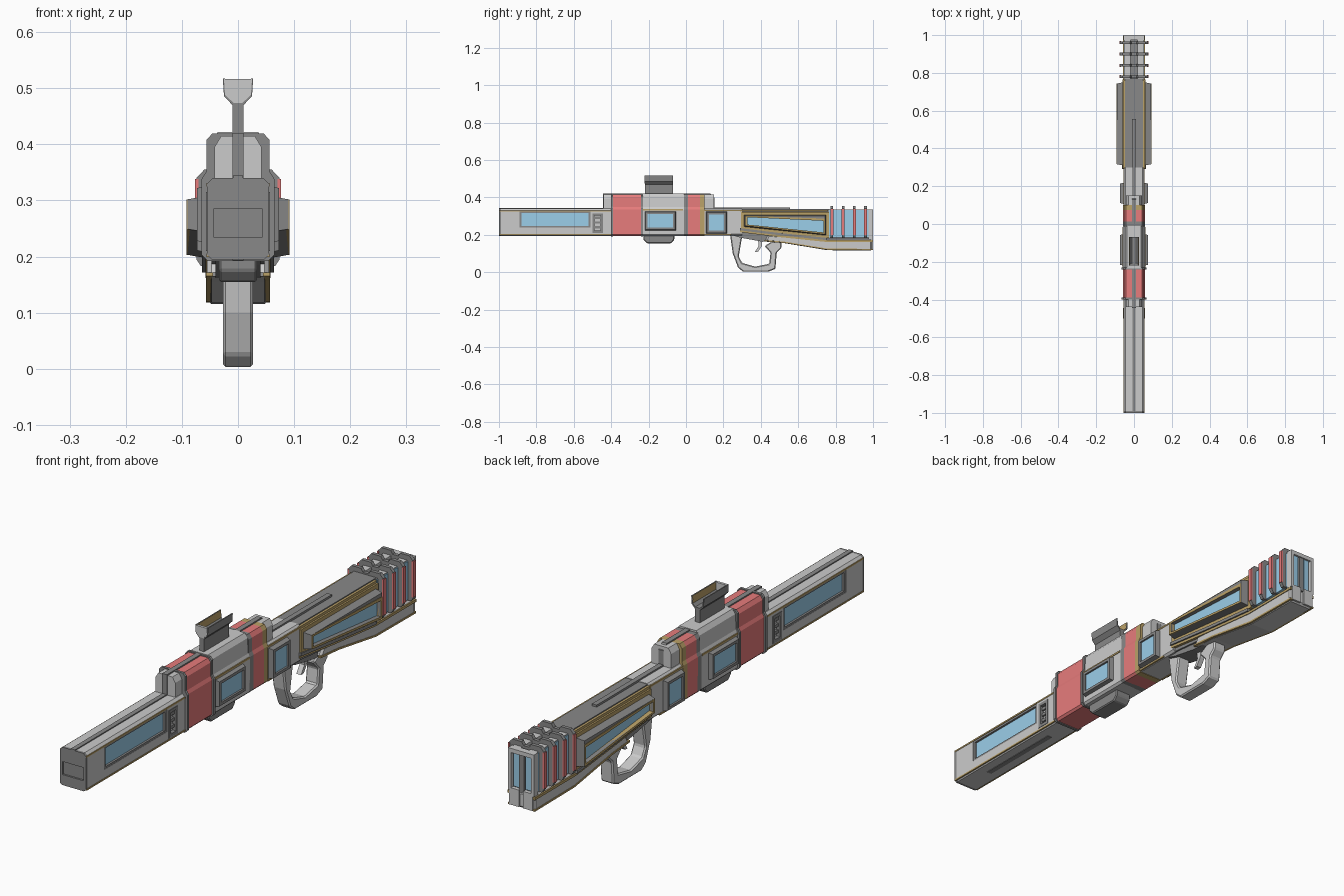
import bpy, bmesh

def mat(name, rgb):
    m = bpy.data.materials.new(name)
    m.diffuse_color = (*rgb, 1)
    return m

LIGHT = mat("light_grey", (0.7, 0.7, 0.7))
DARK = mat("dark_grey", (0.25, 0.25, 0.25))
RED = mat("red", (0.8, 0.2, 0.2))
BLUE = mat("blue", (0.33, 0.62, 0.82))
TAN = mat("tan", (0.5, 0.36, 0.14))

def finish(name, bm, m):
    bmesh.ops.recalc_face_normals(bm, faces=bm.faces)
    me = bpy.data.meshes.new(name)
    bm.to_mesh(me)
    bm.free()
    me.materials.append(m)
    ob = bpy.data.objects.new(name, me)
    bpy.context.collection.objects.link(ob)
    return ob

def place(axis, a, p):
    return (a, p[0], p[1]) if axis == "x" else (p[0], a, p[1])

def prism(name, pts, a0, a1, m, axis="x", mirror=False):
    """Extrude a (y,z) profile along x, or an (x,z) profile along y."""
    bm = bmesh.new()
    for s in ((1, -1) if mirror else (1,)):
        r0, r1 = [[bm.verts.new(place(axis, s * a, p)) for p in pts] for a in (a0, a1)]
        bm.faces.new(r0)
        bm.faces.new(r1)
        for i in range(len(pts)):
            j = (i + 1) % len(pts)
            bm.faces.new((r0[i], r0[j], r1[j], r1[i]))
    return finish(name, bm, m)

def frame(name, outer, inner, x0, x1, m, slope=0.0):
    """Mirrored window surround: a ring of matching outer and inner outlines."""
    bm = bmesh.new()
    n = len(outer)
    cy, cz = sum(p[0] for p in outer) / n, sum(p[1] for p in outer) / n
    rim = [(y + (slope if y < cy else -slope), z + (slope if z < cz else -slope)) for y, z in outer]
    for s in (1, -1):
        rings = [[bm.verts.new((s * x, *p)) for p in ps]
                 for x, ps in ((x0, outer), (x1, rim), (x1, inner), (x0, inner))]
        for k in range(4):
            a, b = rings[k], rings[(k + 1) % 4]
            for i in range(n):
                j = (i + 1) % n
                bm.faces.new((a[i], a[j], b[j], b[i]))
    return finish(name, bm, m)

def rect(u0, u1, z0, z1):
    return [(u0, z0), (u1, z0), (u1, z1), (u0, z1)]

def box(name, x0, x1, y0, y1, z0, z1, m, mirror=False):
    return prism(name, rect(y0, y1, z0, z1), x0, x1, m, "x", mirror)

def section(half):
    """Mirror the right half of an (x,z) cross-section."""
    return half + [(-x, z) for x, z in reversed(half)]

def strip(name, path, t, x0, x1, m):
    return prism(name, path + [(y, z - t) for y, z in reversed(path)], x0, x1, m, mirror=True)

def cut(ob, cutter):
    mod = ob.modifiers.new("recess", "BOOLEAN")
    mod.object, mod.solver = cutter, "EXACT"
    cutter.hide_render = True
    cutter.hide_viewport = True
    cutter.display_type = "WIRE"

# Barrel with recessed side windows, vents and muzzle
barrel_sec = section([(0.047, 0.195), (0.055, 0.203), (0.055, 0.330), (0.045, 0.340)])
barrel = prism("barrel", barrel_sec, -0.99, -0.38, LIGHT, "y")
cut(barrel, box("window_cutter", 0.042, 0.08, -0.89, -0.51, 0.238, 0.327, DARK, True))
cut(barrel, box("vent_cutter", 0.042, 0.08, -0.50, -0.445, 0.21, 0.315, DARK, True))
box("barrel_window", 0.035, 0.046, -0.882, -0.517, 0.245, 0.318, BLUE, True)
frame("barrel_window_frame", rect(-0.89, -0.51, 0.238, 0.327), rect(-0.88, -0.52, 0.246, 0.317), 0.04, 0.054, DARK)
frame("barrel_vent_frame", rect(-0.50, -0.445, 0.21, 0.315), rect(-0.488, -0.457, 0.222, 0.303), 0.04, 0.057, DARK)
for i in range(3):
    z = 0.235 + i * 0.025
    box("barrel_vent_slat", 0.035, 0.05, -0.49, -0.455, z, z + 0.012, DARK, True)
muzzle = prism("muzzle", barrel_sec, -1.0, -0.99, DARK, "y")
cut(muzzle, box("muzzle_cutter", -0.044, 0.044, -1.05, -0.993, 0.235, 0.285, DARK))
box("barrel_top_rail", -0.009, 0.009, -1.0, -0.43, 0.335, 0.344, DARK)
box("barrel_under_slot", -0.01, 0.01, -0.86, -0.50, 0.193, 0.2, DARK)
for z in (0.325, 0.199):
    box("barrel_trim", 0.05, 0.0565, -0.998, -0.40, z, z + 0.006, TAN, True)

# Receiver: stepped slices along the length
low = [(0.05, 0.195), (0.058, 0.203), (0.058, 0.335), (0.052, 0.348)]
rec_sec = section(low + [(0.052, 0.400), (0.042, 0.415)])
rim_sec = section([(0.054, 0.192), (0.065, 0.203), (0.065, 0.338), (0.056, 0.352), (0.056, 0.408), (0.046, 0.419)])
top_sec = section([(0.042, 0.33), (0.042, 0.395), (0.03, 0.415)])
mid_sec = section(low + [(0.048, 0.405), (0.036, 0.422)])
prism("front_top_block", top_sec, -0.44, -0.39, LIGHT, "y")
prism("red_collar", rec_sec, -0.395, -0.235, RED, "y")
for y in (-0.40, -0.24):
    prism("collar_rim", rim_sec, y, y + 0.01, DARK, "y")
prism("receiver", mid_sec, -0.235, -0.01, LIGHT, "y")
prism("receiver_seal", rec_sec, -0.012, 0.012, DARK, "y")
prism("red_band", rec_sec, 0.01, 0.075, RED, "y")
prism("tan_band", rec_sec, 0.075, 0.10, TAN, "y")
prism("rear_top_block", top_sec, 0.10, 0.15, LIGHT, "y")
prism("rear_receiver", section([(0.047, 0.197), (0.055, 0.205), (0.055, 0.330), (0.045, 0.340)]), 0.09, 0.30, LIGHT, "y")
prism("receiver_spine", [(-0.445, 0.335), (-0.445, 0.42), (0.13, 0.42), (0.152, 0.40), (0.152, 0.335)], -0.01, 0.01, DARK)
box("receiver_trim", 0.05, 0.0605, -0.23, -0.015, 0.33, 0.337, TAN, True)
box("rear_receiver_trim", 0.05, 0.0565, 0.10, 0.30, 0.327, 0.333, TAN, True)
box("rear_receiver_low_trim", 0.05, 0.0565, 0.10, 0.24, 0.198, 0.204, TAN, True)

# Receiver side windows
for name, y0, y1, z0, z1 in (("mid", -0.222, -0.052, 0.222, 0.328), ("rear", 0.105, 0.22, 0.205, 0.325)):
    d = 0.017
    frame(name + "_window_frame", rect(y0, y1, z0, z1), rect(y0 + d, y1 - d, z0 + d, z1 - d), 0.05, 0.073, DARK, 0.006)
    box(name + "_window", 0.05, 0.066, y0 + 0.01, y1 - 0.01, z0 + 0.01, z1 - 0.01, BLUE, True)
# Pod under the receiver
under = prism("under_pod", [(-0.228, 0.2), (-0.228, 0.175), (-0.21, 0.155), (-0.08, 0.155), (-0.062, 0.175), (-0.062, 0.2)], -0.034, 0.034, DARK)
under.modifiers.new("edge", "BEVEL").width = 0.004

# Sight: post and open channel
box("sight_post", -0.01, 0.01, -0.22, -0.07, 0.40, 0.478, DARK)
outer = [(0.010, 0.470), (0.025, 0.486), (0.027, 0.517)]
inner = [(0.023, 0.517), (0.021, 0.489), (0.008, 0.476)]
prism("sight_channel", outer + inner + [(-x, z) for x, z in reversed(outer + inner)][:3]
      + [(-x, z) for x, z in reversed(outer)], -0.22, -0.07, DARK, "y")
prism("sight_lining", [(0.0205, 0.489), (0.0225, 0.516), (0.0235, 0.516), (0.0215, 0.489)], -0.218, -0.072, TAN, "y")
prism("sight_lining_left", [(-0.0205, 0.489), (-0.0225, 0.516), (-0.0235, 0.516), (-0.0215, 0.489)], -0.218, -0.072, TAN, "y")
prism("sight_front_plate", section([(0.008, 0.474), (0.023, 0.488), (0.025, 0.516)]), -0.222, -0.212, LIGHT, "y")

# Stock core and top rib
prism("stock_core", [(0.29, 0.2), (0.15, 0.338), (0.77, 0.338), (0.77, 0.17), (0.5, 0.18)], -0.047, 0.047, DARK)
box("stock_top_rib", -0.01, 0.01, 0.15, 0.555, 0.335, 0.346, DARK)
strip("stock_top_trim", [(0.29, 0.334), (0.76, 0.334)], 0.01, 0.04, 0.056, TAN)

# Tapered stock window pods: tan backing, stepped dark frame, blue pane
back = [(0.295, 0.232), (0.765, 0.182), (0.765, 0.322), (0.295, 0.322)]
pod = [(0.31, 0.243), (0.75, 0.197), (0.75, 0.308), (0.31, 0.308)]
pane = [(0.328, 0.255), (0.735, 0.213), (0.735, 0.275), (0.328, 0.294)]
prism("stock_window_backing", back, 0.04, 0.06, TAN, mirror=True)
frame("stock_window_frame", pod, pane, 0.055, 0.09, DARK, 0.006)
prism("stock_window", pane, 0.05, 0.074, BLUE, mirror=True)
frame("stock_window_trim", [(0.318, 0.248), (0.744, 0.203), (0.744, 0.287), (0.318, 0.302)], pane, 0.07, 0.0915, TAN)

# Lower stock with slanted trims
lower = prism("lower_stock", [(0.44, 0.2), (0.60, 0.19), (0.77, 0.178), (0.995, 0.178), (0.995, 0.115),
                              (0.755, 0.118), (0.53, 0.155), (0.42, 0.165)], -0.055, 0.055, LIGHT)
lower.modifiers.new("edge", "BEVEL").width = 0.008
slope = [(0.29, 0.224), (0.50, 0.198), (0.75, 0.172), (0.998, 0.172)]
strip("stock_upper_trim", slope, 0.01, 0.04, 0.058, TAN)
strip("stock_dark_trim", [(y, z + 0.012) for y, z in slope[:3]], 0.012, 0.04, 0.064, DARK)
strip("stock_lower_trim", [(0.42, 0.172), (0.53, 0.163), (0.755, 0.127), (0.997, 0.125)], 0.007, 0.045, 0.057, TAN)
prism("stock_belly", [(0.24, 0.2), (0.30, 0.215), (0.52, 0.2), (0.52, 0.158), (0.40, 0.165), (0.29, 0.185)], -0.04, 0.04, DARK)

# Cell at the rear of the stock with cooling fins
box("rear_cell", -0.043, 0.043, 0.76, 0.985, 0.175, 0.325, DARK)
box("rear_cell_side", 0.03, 0.053, 0.765, 0.985, 0.185, 0.332, BLUE, True)
box("rear_cell_top", 0.018, 0.05, 0.765, 0.99, 0.32, 0.336, LIGHT, True)
for i in range(4):
    y = 0.773 + i * 0.06
    prism("cooling_fin", section([(0.066, 0.183), (0.074, 0.195), (0.074, 0.340), (0.060, 0.355), (0.02, 0.355), (0.012, 0.342)]), y, y + 0.014, DARK, "y")
    box("fin_edge", 0.07, 0.077, y - 0.001, y + 0.015, 0.2, 0.338, RED, True)

# Butt plate: grey posts, blue strips, grey foot
box("butt_post", 0.042, 0.055, 0.975, 1.0, 0.175, 0.335, LIGHT, True)
box("butt_centre", -0.01, 0.01, 0.975, 0.996, 0.175, 0.335, DARK)
box("butt_strip", 0.014, 0.038, 0.975, 0.992, 0.19, 0.32, BLUE, True)
box("butt_top", -0.055, 0.055, 0.975, 1.0, 0.32, 0.336, LIGHT)
box("butt_foot", 0.008, 0.05, 0.98, 1.0, 0.12, 0.185, LIGHT, True)

# Trigger guard loop and trigger
guard = prism("trigger_guard", [(0.235, 0.205), (0.25, 0.10), (0.278, 0.025), (0.305, 0.003), (0.44, 0.003), (0.478, 0.018),
                                (0.485, 0.105), (0.51, 0.13), (0.51, 0.165), (0.46, 0.165), (0.42, 0.14), (0.452, 0.105), (0.445, 0.045),
                                (0.37, 0.03), (0.30, 0.05), (0.282, 0.085), (0.30, 0.19), (0.30, 0.205)], -0.027, 0.027, LIGHT)
guard.modifiers.new("edge", "BEVEL").width = 0.005
for mod in guard.modifiers:
    mod.segments = 1
prism("trigger", [(0.385, 0.18), (0.41, 0.18), (0.405, 0.14), (0.385, 0.11), (0.368, 0.108), (0.388, 0.14)], -0.01, 0.01, LIGHT)
